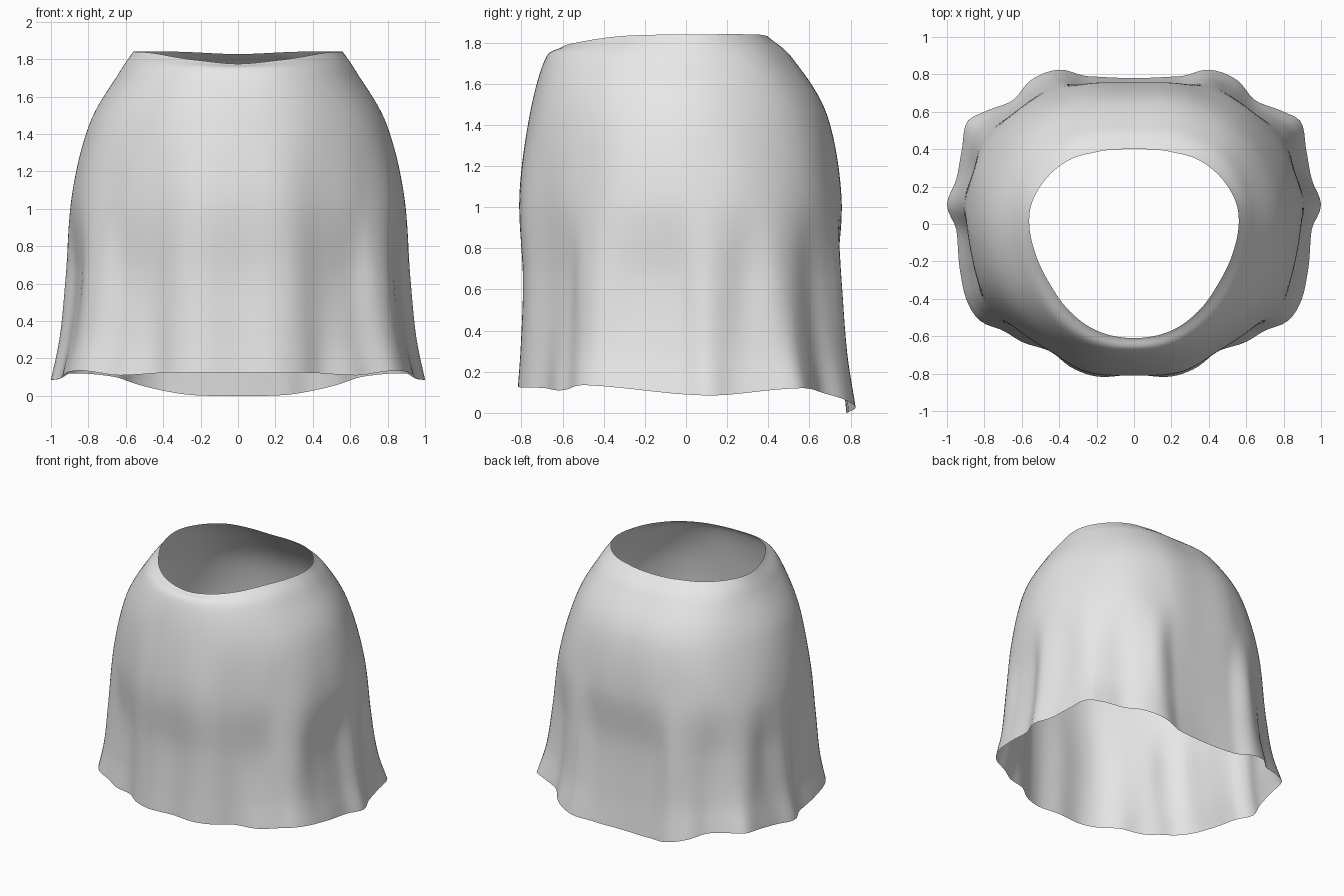
import bpy
import bmesh
import math

AROUND = 180        # columns around the body
STEPS = 10          # rows between neighbouring rings

default_cube = bpy.data.objects.get("Cube")
if default_cube:
    bpy.data.objects.remove(default_cube, do_unlink=True)

# Half outlines (x, y) from centre back to centre front, waist to hem
WAIST = [(0, .40), (.2, .385), (.35, .34), (.48, .23), (.55, .1), (.56, 0),
         (.53, -.15), (.45, -.32), (.35, -.46), (.2, -.57), (0, -.61)]
YOKE = [(0, .52), (.3, .49), (.5, .37), (.62, .15), (.64, 0), (.61, -.2),
        (.52, -.41), (.37, -.57), (.2, -.66), (0, -.685)]
HIP = [(0, .685), (.3, .66), (.55, .53), (.72, .3), (.79, .08), (.78, -.15),
       (.7, -.37), (.5, -.59), (.3, -.71), (0, -.76)]
SEAT = [(0, .755), (.3, .74), (.55, .65), (.75, .47), (.86, .25), (.89, .08),
        (.87, -.15), (.8, -.37), (.65, -.54), (.45, -.68), (.25, -.79), (0, -.81)]
THIGH = [(0, .735), (.25, .735), (.4, .755), (.52, .69), (.63, .6), (.77, .51),
         (.83, .43), (.86, .28), (.92, .1), (.87, -.05), (.84, -.25), (.81, -.42),
         (.73, -.51), (.61, -.56), (.45, -.66), (.3, -.765), (.2, -.79), (0, -.785)]
HEM = [(0, .78), (.25, .79), (.4, .825), (.55, .77), (.65, .66), (.8, .6),
       (.89, .55), (.92, .4), (.95, .24), (1, .1), (.95, -.03), (.93, -.25),
       (.89, -.42), (.82, -.52), (.7, -.57), (.6, -.63), (.45, -.68),
       (.33, -.77), (.2, -.815), (0, -.805)]

# Edge heights as (degrees from centre back, z)
WAIST_Z = [(0, 1.827), (45, 1.84), (90, 1.84), (125, 1.832), (160, 1.793), (180, 1.775)]
HEM_Z = [(0, 0), (18, .005), (28, .035), (45, .1), (58, .12), (84, .085),
         (120, .135), (133, .11), (150, .122), (180, .125)]


def smooth_curve(knots):
    """Return a smooth even function through (angle, value) knots on 0..pi."""
    knots = sorted(knots)
    first, last = knots[1], knots[-2]
    k = [(-first[0], first[1])] + knots + [(2 * math.pi - last[0], last[1])]

    def evaluate(angle):
        i = 1
        while i < len(k) - 3 and angle > k[i + 1][0]:
            i += 1
        (a0, v0), (a1, v1), (a2, v2), (a3, v3) = k[i - 1:i + 3]
        span = a2 - a1
        m1 = (v2 - v0) / (a2 - a0) * span
        m2 = (v3 - v1) / (a3 - a1) * span
        t = (angle - a1) / span
        return hermite(v1, v2, m1, m2, t)
    return evaluate


def hermite(start, end, slope_in, slope_out, t):
    t2, t3 = t * t, t * t * t
    return (start * (2 * t3 - 3 * t2 + 1) + slope_in * (t3 - 2 * t2 + t)
            + end * (3 * t2 - 2 * t3) + slope_out * (t3 - t2))


def radius_curve(outline):
    return smooth_curve([(math.atan2(x, y), math.hypot(x, y)) for x, y in outline])


def height_curve(table):
    return smooth_curve([(math.radians(a), z) for a, z in table])


waist_r, yoke_r, hip_r, seat_r, thigh_r, hem_r = [
    radius_curve(o) for o in (WAIST, YOKE, HIP, SEAT, THIGH, HEM)]
waist_z, hem_z = height_curve(WAIST_Z), height_curve(HEM_Z)


def column(angle):
    """Points (radius, z) down the cloth at one angle."""
    thigh, hem, low = thigh_r(angle), hem_r(angle), hem_z(angle)
    rings = [(waist_r(angle), waist_z(angle)), (yoke_r(angle), 1.72),
             (hip_r(angle), 1.45), (seat_r(angle), 1.05), (thigh, .65),
             (thigh + .4 * (hem - thigh), .28 + .5 * low), (hem, low)]

    def slope(i, axis):
        a, b = max(i - 1, 0), min(i + 1, len(rings) - 1)
        return (rings[b][axis] - rings[a][axis]) / (b - a)

    points = []
    for i in range(len(rings) - 1):
        for s in range(STEPS):
            points.append([hermite(rings[i][c], rings[i + 1][c],
                                   slope(i, c), slope(i + 1, c), s / STEPS)
                           for c in range(2)])
    points.append(rings[-1])
    return points


# Skirt cloth: one open draped tube
bm = bmesh.new()
columns = []
for n in range(AROUND):
    turn = 2 * math.pi * n / AROUND
    half = min(turn, 2 * math.pi - turn)
    columns.append([bm.verts.new((r * math.sin(turn), r * math.cos(turn), z))
                    for r, z in column(half)])
for n in range(AROUND):
    here, there = columns[n], columns[(n + 1) % AROUND]
    for j in range(len(here) - 1):
        bm.faces.new((here[j], there[j], there[j + 1], here[j + 1]))
bmesh.ops.recalc_face_normals(bm, faces=bm.faces)
# Make sure the cloth faces outward
bm.faces.ensure_lookup_table()
sample = bm.faces[len(bm.faces) // 2]
if sample.normal.dot(sample.calc_center_median()) < 0:
    bmesh.ops.reverse_faces(bm, faces=bm.faces)
for face in bm.faces:
    face.smooth = True

mesh = bpy.data.meshes.new("skirt")
bm.to_mesh(mesh)
bm.free()
skirt = bpy.data.objects.new("skirt", mesh)
bpy.context.collection.objects.link(skirt)

# Light grey fabric
fabric = bpy.data.materials.new("light_grey_fabric")
fabric.use_nodes = True
grey = (.8, .8, .8, 1)
fabric.diffuse_color = grey
fabric.node_tree.nodes["Principled BSDF"].inputs["Base Color"].default_value = grey
mesh.materials.append(fabric)
